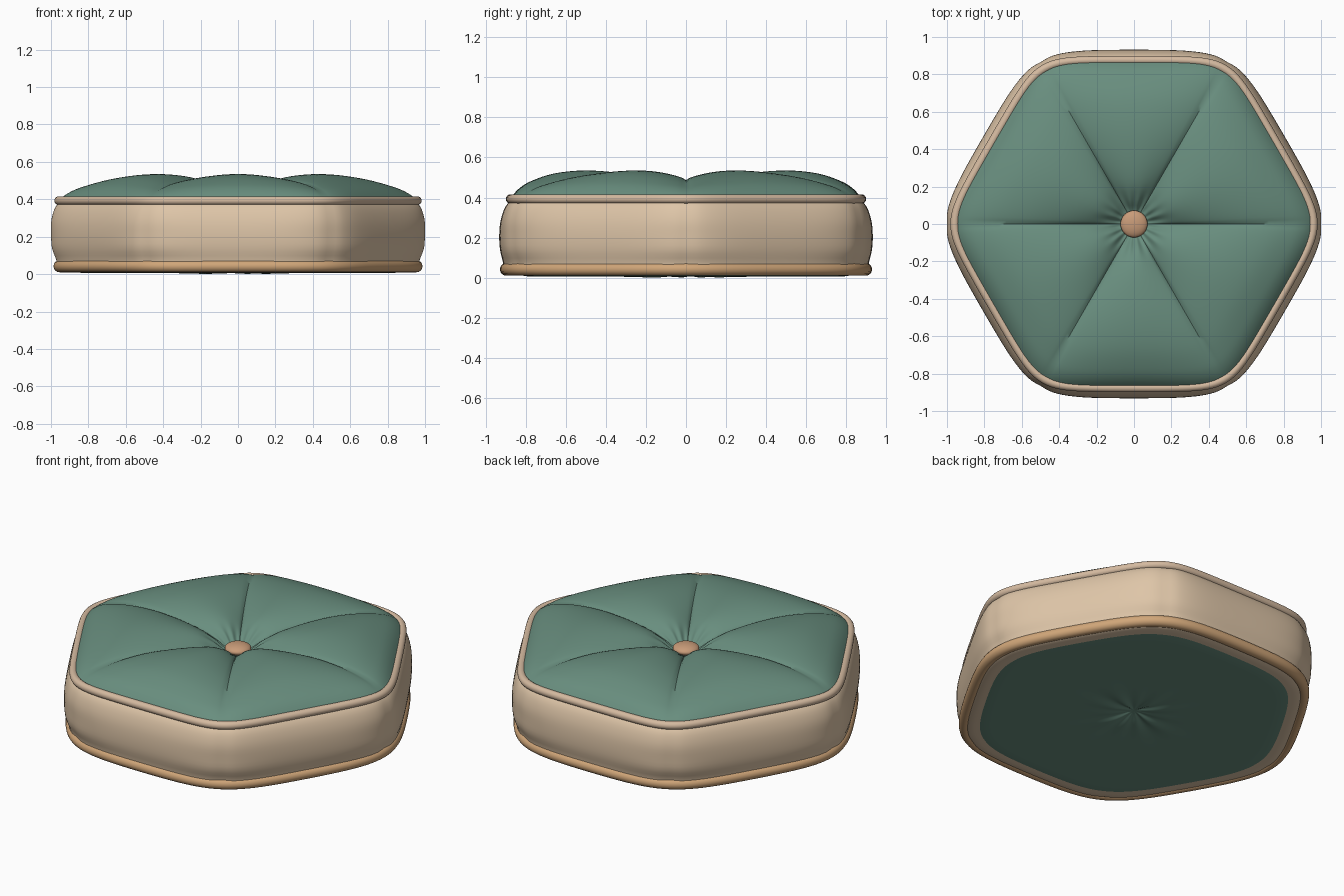
import bpy, bmesh, math

if "Cube" in bpy.data.objects:
    bpy.data.objects.remove(bpy.data.objects["Cube"], do_unlink=True)

SEGMENTS = 240


def material(name, rgb):
    m = bpy.data.materials.new(name)
    m.use_nodes = True
    m.diffuse_color = (*rgb, 1)
    bsdf = next(n for n in m.node_tree.nodes if n.type == "BSDF_PRINCIPLED")
    bsdf.inputs["Base Color"].default_value = (*rgb, 1)
    bsdf.inputs["Roughness"].default_value = 0.8
    return m


green = material("sage green", (0.14, 0.27, 0.21))
cream = material("cream fabric", (0.73, 0.56, 0.39))
pale = material("pale piping", (0.66, 0.49, 0.35))
caramel = material("caramel piping", (0.63, 0.38, 0.19))
tan = material("tan button", (0.58, 0.33, 0.19))


def hexagon(theta, apothem, sharpness):
    """Radius of a soft hexagon with corners on the x axis."""
    total = sum(max(0, math.cos(theta - math.radians(30 + 60 * k))) ** sharpness
                for k in range(6))
    return apothem * total ** (-1 / sharpness)


def smooth_curve(points, steps):
    """Catmull-Rom samples through a short list of points."""
    out = []
    for i in range(len(points) - 1):
        p = [points[max(0, min(len(points) - 1, i + k))] for k in (-1, 0, 1, 2)]
        for s in range(steps):
            u = s / steps
            out.append(tuple(
                0.5 * (2 * b + (c - a) * u + (2 * a - 5 * b + 4 * c - d) * u ** 2
                       + (3 * b - a - 3 * c + d) * u ** 3)
                for a, b, c, d in zip(*p)))
    return out + [points[-1]]


def finish(obj, angle=50):
    bpy.ops.object.select_all(action="DESELECT")
    obj.select_set(True)
    bpy.context.view_layer.objects.active = obj
    bpy.ops.object.shade_smooth_by_angle(angle=math.radians(angle))


def loft(name, mat, count, surface, closed=False):
    """Skin rings where surface(ring, theta) gives radius and height."""
    bm = bmesh.new()
    rings = []
    for i in range(count):
        ring = []
        for j in range(SEGMENTS):
            th = math.tau * j / SEGMENTS
            r, z = surface(i, th)
            ring.append(bm.verts.new((r * math.cos(th), r * math.sin(th), z)))
        rings.append(ring)
    for i in range(count if closed else count - 1):
        a, b = rings[i], rings[(i + 1) % count]
        for j in range(SEGMENTS):
            k = (j + 1) % SEGMENTS
            bm.faces.new((a[j], a[k], b[k], b[j]))
    bmesh.ops.remove_doubles(bm, verts=bm.verts, dist=1e-5)
    bmesh.ops.recalc_face_normals(bm, faces=bm.faces)
    mesh = bpy.data.meshes.new(name)
    bm.to_mesh(mesh)
    bm.free()
    mesh.materials.append(mat)
    obj = bpy.data.objects.new(name, mesh)
    bpy.context.collection.objects.link(obj)
    finish(obj)
    return obj


# Bulging side wall with a stitched groove at each corner: apothem, height, sharpness
wall = smooth_curve([(0.78, 0.012, 9), (0.87, 0.012, 9), (0.905, 0.04, 9),
                     (0.914, 0.08, 9), (0.928, 0.14, 10), (0.932, 0.21, 10),
                     (0.926, 0.28, 11), (0.908, 0.34, 12), (0.885, 0.375, 13),
                     (0.86, 0.392, 13)], 3)


def wall_surface(i, th):
    a, z, p = wall[i]
    groove = 0.006 * math.exp(-(math.sin(3 * th) / 0.12) ** 2)
    return hexagon(th, a, p) - groove, z


loft("side_wall", cream, len(wall), wall_surface)

# Padded top: six puffed panels (share of radius, panel height, seam height)
pad = smooth_curve([(0, 0.385, 0.385), (0.08, 0.402, 0.395), (0.15, 0.45, 0.42),
                    (0.25, 0.497, 0.45), (0.4, 0.525, 0.475), (0.58, 0.535, 0.486),
                    (0.75, 0.52, 0.476), (0.88, 0.482, 0.452), (0.95, 0.444, 0.427),
                    (1, 0.395, 0.395)], 4)


def pad_surface(i, th):
    t, panel, seam = pad[i]
    puff = abs(math.sin(3 * th)) ** 0.6
    pleat = 0.004 * math.cos(18 * th) * math.exp(-((t - 0.13) / 0.06) ** 2)
    return t * hexagon(th, 0.878, 13), seam + (panel - seam) * puff + pleat


loft("padded_top", green, len(pad), pad_surface)

# Base panel gathered lightly at the middle
BASE_RINGS = 24


def base_surface(i, th):
    t = i / (BASE_RINGS - 1)
    gather = math.exp(-(t / 0.1) ** 2)
    folds = (math.sin(11 * th) + math.sin(7 * th + 1)) * t * math.exp(-(t / 0.22) ** 2)
    z = 0.006 + 0.018 * gather + 0.03 * folds
    return t * hexagon(th, 0.82, 8), max(0, z if t < 0.97 else 0.011)


loft("base_panel", green, BASE_RINGS, base_surface)


# Piping cords around the top and bottom edges
def piping(name, mat, apothem, z, radius, sharpness, sides=16):
    def surface(i, th):
        a = math.tau * i / sides
        return hexagon(th, apothem, sharpness) + radius * math.cos(a), z + radius * math.sin(a)
    loft(name, mat, sides, surface, closed=True)


piping("top_piping", pale, 0.876, 0.393, 0.023, 13)
piping("bottom_piping", caramel, 0.897, 0.042, 0.032, 8.5)

# Centre button
bpy.ops.mesh.primitive_uv_sphere_add(segments=48, ring_count=24, radius=1,
                                     location=(0, 0, 0.412))
button = bpy.context.object
button.name = "centre_button"
button.scale = (0.072, 0.072, 0.03)
button.data.materials.append(tan)
finish(button)
